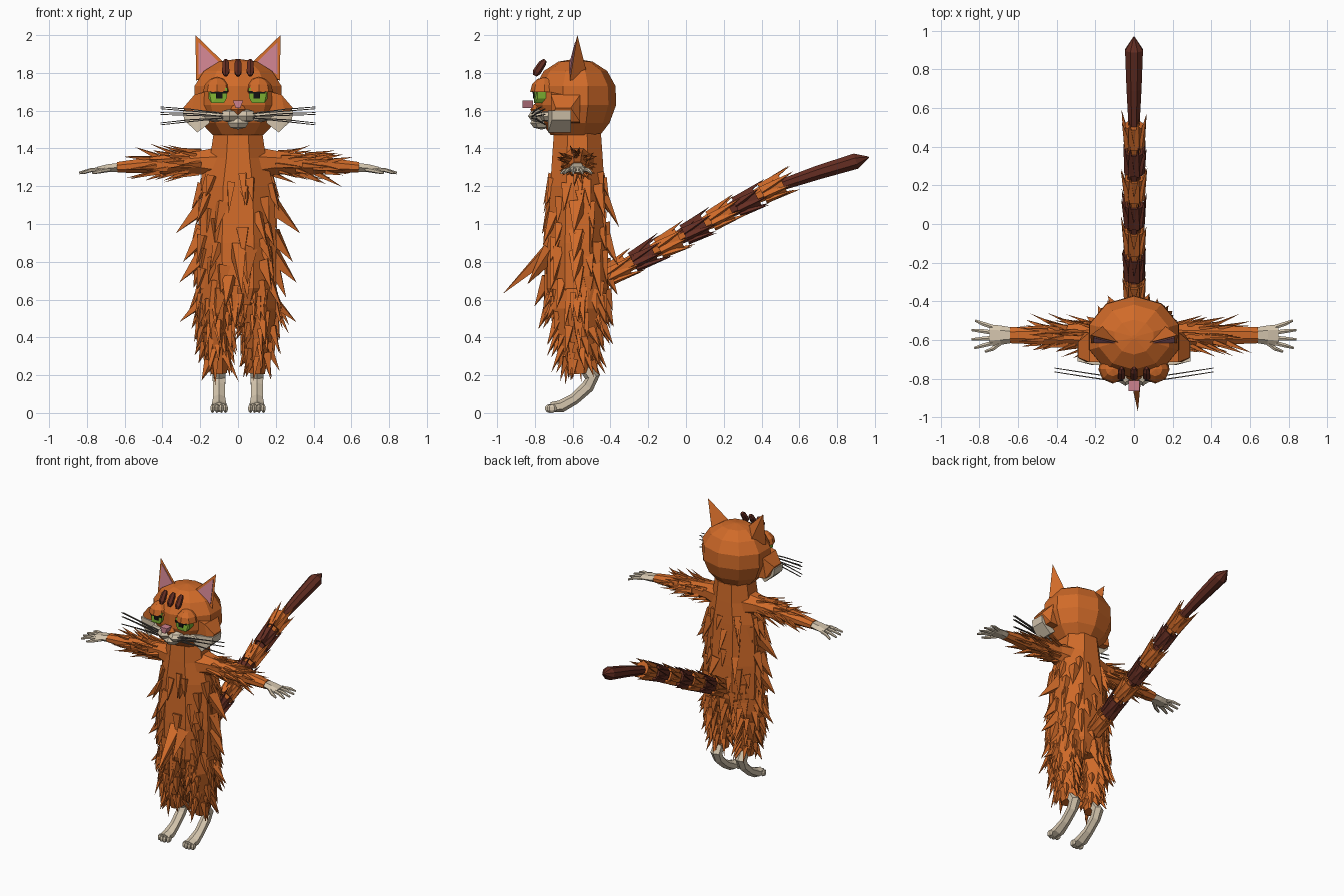
import bpy, bmesh, math, random
from mathutils import Vector as V

random.seed(7)
if "Cube" in bpy.data.objects:
    bpy.data.objects.remove(bpy.data.objects["Cube"], do_unlink=True)


def material(name, r, g, b):
    m = bpy.data.materials.new(name)
    m.use_nodes = True
    m.diffuse_color = (r, g, b, 1)
    m.node_tree.nodes["Principled BSDF"].inputs["Base Color"].default_value = (r, g, b, 1)
    return m


ORANGE = material("orange fur", 0.63, 0.145, 0.022)
BROWN = material("dark brown fur", 0.13, 0.027, 0.016)
CREAM = material("cream fur", 0.66, 0.56, 0.42)
PINK = material("pink skin", 0.60, 0.22, 0.27)
GREEN = material("green iris", 0.19, 0.40, 0.03)
BLACK = material("black pupil", 0.006, 0.006, 0.006)
GREY = material("grey whisker", 0.15, 0.13, 0.11)


def finish(name, bm, mat):
    bmesh.ops.recalc_face_normals(bm, faces=bm.faces)
    me = bpy.data.meshes.new(name)
    bm.to_mesh(me)
    bm.free()
    me.materials.append(mat)
    ob = bpy.data.objects.new(name, me)
    bpy.context.collection.objects.link(ob)


def tube(name, path, sides, mat, ref=(0, 1, 0)):
    """Loft through (x, y, z, radius a, radius b); returns the ring frames."""
    pts = [V(p[:3]) for p in path]
    bm, frames, rings = bmesh.new(), [], []
    for i, p in enumerate(path):
        t = (pts[min(i + 1, len(pts) - 1)] - pts[max(i - 1, 0)]).normalized()
        u = V(ref).cross(t).normalized()
        frames.append((pts[i], u * p[3], t.cross(u) * p[4], t))
        ring = []
        for k in range(sides):
            a = math.tau * (k + 0.5) / sides
            ring.append(bm.verts.new(pts[i] + frames[i][1] * math.cos(a) + frames[i][2] * math.sin(a)))
        rings.append(ring)
    for lo, hi in zip(rings, rings[1:]):
        for k in range(sides):
            j = (k + 1) % sides
            bm.faces.new((lo[k], lo[j], hi[j], hi[k]))
    bm.faces.new(rings[0])
    bm.faces.new(rings[-1])
    finish(name, bm, mat)
    return frames


def spike(bm, base, tip, width):
    t = (tip - base).normalized()
    u = t.cross(V((0.3, 0.5, 0.8))).normalized()
    w = t.cross(u)
    ring = [bm.verts.new(base + (u * x + w * y) * width) for x, y in ((1, 0), (0, 1), (-1, 0), (0, -1))]
    top = bm.verts.new(tip)
    for k in range(4):
        bm.faces.new((ring[k], ring[(k + 1) % 4], top))
    bm.faces.new(ring)


def fur(name, frames, count, span, length, flare, width, big=()):
    """Scatter spikes over a loft, leaning along its path."""
    bm = bmesh.new()
    for i in range(count):
        f = span[0] + (span[1] - span[0]) * (i + random.random()) / count
        k = min(int(f), len(frames) - 2)
        c, u, v, t = [a.lerp(b, f - k) for a, b in zip(frames[k], frames[k + 1])]
        a = i * 2.4 + random.uniform(-0.3, 0.3)
        p = u * math.cos(a) + v * math.sin(a)
        d = (t + p.normalized() * random.uniform(*flare)).normalized()
        spike(bm, c + p * 0.88, c + p * 0.88 + d * random.uniform(*length), width * random.uniform(0.7, 1.2))
    for base, tip in big:
        spike(bm, V(base), V(tip), width * 1.4)
    finish(name, bm, ORANGE)


def hull(name, points, mat):
    bm = bmesh.new()
    for p in points:
        bm.verts.new(p)
    bmesh.ops.convex_hull(bm, input=bm.verts)
    finish(name, bm, mat)


def ball(name, centre, size, mat, seg=8, rings=6, cut=None):
    bm = bmesh.new()
    bmesh.ops.create_uvsphere(bm, u_segments=seg, v_segments=rings, radius=1)
    for v in bm.verts:
        v.co = V([a * b for a, b in zip(v.co, size)]) + V(centre)
    if cut is not None:
        r = bmesh.ops.bisect_plane(bm, geom=bm.verts[:] + bm.edges[:] + bm.faces[:],
                                   plane_co=(0, 0, cut), plane_no=(0, 0, -1), clear_outer=True)
        bmesh.ops.contextual_create(bm, geom=[e for e in r["geom_cut"] if isinstance(e, bmesh.types.BMEdge)])
    finish(name, bm, mat)


def box(name, centre, size, mat):
    bm = bmesh.new()
    bmesh.ops.create_cube(bm, size=1)
    for v in bm.verts:
        v.co = V([a * b for a, b in zip(v.co, size)]) + V(centre)
    finish(name, bm, mat)


# Torso and its shaggy coat
Y = -0.575
torso = tube("torso", [(0, Y, 1.48, .14, .135), (0, Y, 1.35, .16, .145), (0, Y, 1.2, .205, .155),
                       (0, Y, .9, .22, .17), (0, Y, .66, .215, .175), (0, Y, .57, .16, .14)], 8, ORANGE)
fur("torso_fur", torso, 95, (1.5, 4.8), (.1, .19), (.12, .55), .038,
    [((0, -.71, .87), (.02, -.97, .63)), ((.05, -.71, .86), (.05, -.84, .68))]
    + [((s * .18, Y, z), (s * x, Y - .02, z - .15)) for s in (1, -1)
       for z, x in ((1.1, .33), (.95, .29), (.84, .31))])

# Head, jaw and forehead stripes
H = -0.585
tube("head", [(0, H, 1.47, .14, .13), (0, H, 1.535, .205, .18), (0, H, 1.63, .245, .215), (0, H, 1.73, .242, .212),
              (0, H, 1.81, .19, .168), (0, H, 1.86, .105, .09), (0, H, 1.873, .01, .01)], 10, ORANGE)
for i in (-1, 0, 1):
    x = i * .065
    tube("forehead_stripe", [(x, -.80, 1.785, .01, .01), (x, -.79, 1.805, .022, .022),
                             (x, -.76, 1.85, .02, .02), (x, -.745, 1.868, .01, .01)], 6, BROWN)

# Muzzle and nose
ball("chin", (0, -.765, 1.535), (.065, .06, .035), CREAM, 6, 4)
ball("muzzle_bridge", (0, -.765, 1.605), (.045, .06, .04), ORANGE, 6, 4)
hull("nose", [(s * x, y, z) for s in (1, -1) for x, y, z in
              ((.028, -.865, 1.655), (.028, -.81, 1.655), (.012, -.865, 1.615), (.012, -.81, 1.615))], PINK)

for s, side in ((1, "left"), (-1, "right")):
    # Muzzle pad, angular cheek and its pale tuft
    ball(side + "_muzzle_pad", (s * .045, -.775, 1.572), (.058, .062, .036), CREAM, 6, 4)
    ball(side + "_whisker_pad", (s * .12, -.735, 1.57), (.07, .04, .03), CREAM, 6, 4)
    hull(side + "_cheek", [(s * x, y, z) for x, z in ((.17, 1.70), (.23, 1.685), (.29, 1.615), (.255, 1.54), (.16, 1.53))
                           for y in (-.715 if x < .28 else -.69, -.56 if x < .28 else -.61)], ORANGE)
    hull(side + "_cheek_tuft", [(s * x, y, z) for x, z in ((.15, 1.59), (.2, 1.6), (.292, 1.6), (.285, 1.55), (.215, 1.485), (.15, 1.535))
                                for y in (-.73 if x < .28 else -.71, -.61)], CREAM)

    # Heavy-lidded eye
    hull(side + "_eye", [(s * x, y, z) for x, z in ((.06, 1.665), (.075, 1.64), (.14, 1.64), (.157, 1.665), (.157, 1.72), (.055, 1.72))
                         for y in (-.805 if x < .15 else -.785, -.7)], GREEN)
    box(side + "_pupil", (s * .1, -.806, 1.683), (.034, .009, .036), BLACK)
    box(side + "_lash_line", (s * .1, -.807, 1.697), (.09, .009, .014), BLACK)
    ball(side + "_brow", (s * .11, -.75, 1.70), (.075, .075, .078), ORANGE, 8, 6, 1.7)
    for z0, z1 in ((1.585, 1.62), (1.57, 1.59), (1.56, 1.535)):
        for dy in (0, .02):
            tube(side + "_whisker", [(s * .08, -.815 + dy, z0, .004, .004),
                                     (s * .25, -.79 + dy, (z0 + z1) / 2 + .005 - dy / 2, .004, .004),
                                     (s * .41, -.765 + dy, z1 - dy / 2, .003, .003)], 4, GREY)

    # Ear with a pink inner plate
    tri = [V((s * .225, -.575, 2)), V((s * .222, -.615, 1.76)), V((s * .07, -.615, 1.85))]
    hull(side + "_ear", tri + [V((s * .15, -.52, 1.78))], ORANGE)
    mid = sum(tri, V()) / 3
    inner = [mid.lerp(p, .72) for p in tri]
    hull(side + "_inner_ear", [p + V((0, dy, 0)) for p in inner for dy in (-.005, .003)], PINK)

    # Arm, hand and fingers
    arm = tube(side + "_arm", [(s * .1, Y, 1.32, .095, .1), (s * .2, Y, 1.325, .068, .07), (s * .4, Y, 1.315, .052, .055),
                               (s * .64, Y, 1.3, .03, .045)], 8, ORANGE)
    fur(side + "_arm_fur", arm, 42, (.9, 2.35), (.09, .17), (.12, .5), .016)
    tube(side + "_hand", [(s * .63, Y, 1.3, .027, .04), (s * .69, Y, 1.295, .024, .05),
                          (s * .745, Y, 1.288, .017, .055)], 6, CREAM)
    for y0, y1, x1 in ((.042, .075, .82), (.014, .027, .84), (-.014, -.022, .84), (-.04, -.066, .825)):
        tube(side + "_finger", [(s * .73, Y + y0, 1.288, .013, .012), (s * .78, Y + (y0 + y1) / 2, 1.285, .012, .011),
                                (s * x1, Y + y1, 1.27, .007, .007)], 6, CREAM, (0, 0, 1))
    tube(side + "_thumb", [(s * .68, Y - .03, 1.29, .015, .014), (s * .73, Y - .07, 1.28, .012, .012),
                           (s * .77, Y - .085, 1.27, .007, .007)], 6, CREAM, (0, 0, 1))

    # Furry thigh, bare shank, paw and toes
    leg = tube(side + "_thigh", [(s * .1, Y, .7, .1, .15), (s * .115, Y, .55, .1, .14), (s * .11, Y, .4, .075, .1),
                                 (s * .1, -.56, .21, .045, .055)], 8, ORANGE)
    fur(side + "_thigh_fur", leg, 62, (.3, 2.7), (.09, .16), (.12, .6), .027,
        [((s * .18, Y, .6), (s * .31, Y, .48)), ((s * .12, -.47, .52), (s * .12, -.385, .36))])
    tube(side + "_shank", [(s * .1, -.55, .27, .035, .035), (s * .1, -.495, .19, .04, .04),
                           (s * .1, -.52, .14, .036, .034), (s * .1, -.59, .075, .036, .03),
                           (s * .1, -.66, .036, .044, .033), (s * .1, -.715, .03, .042, .027)], 6, CREAM, (0, 1, -1))
    for i in range(4):
        x = s * .1 + (i - 1.5) * .023
        ball(side + "_toe", (x, -.71 - (.01 if i in (1, 2) else 0), .024), (.014, .028, .024), CREAM, 6, 5)


# Tail: a core wrapped in overlapping sheaths of alternating colour
def tail_ring(y, a, b):
    return (0, y, .72 + .53 * (min(y, .5) + .43) + .3 * max(0, y - .5), a, b)


tube("tail_core", [tail_ring(-.48, .045, .045), tail_ring(-.1, .04, .04), tail_ring(.5, .03, .03)], 8, ORANGE)
for i in range(7):
    y = -.46 + .137 * i
    mat = BROWN if i % 2 else ORANGE
    c, u, v, t = tube("tail_sheath", [tail_ring(y, .034, .038), tail_ring(y + .15, .05, .062)], 8, mat)[0]
    bm = bmesh.new()
    for k in range(8):
        a = math.tau * (k + .5) / 8
        p = u * math.cos(a) + v * math.sin(a)
        b = c + t * .05 + p
        spike(bm, b, b + t * random.uniform(.15, .2) + p * random.uniform(.7, 1.2), .026)
    finish("tail_tuft", bm, mat)
tube("tail_tip", [tail_ring(.46, .028, .03), tail_ring(.7, .042, .04), tail_ring(.9, .05, .045),
                  tail_ring(.968, .004, .004)], 8, BROWN)
